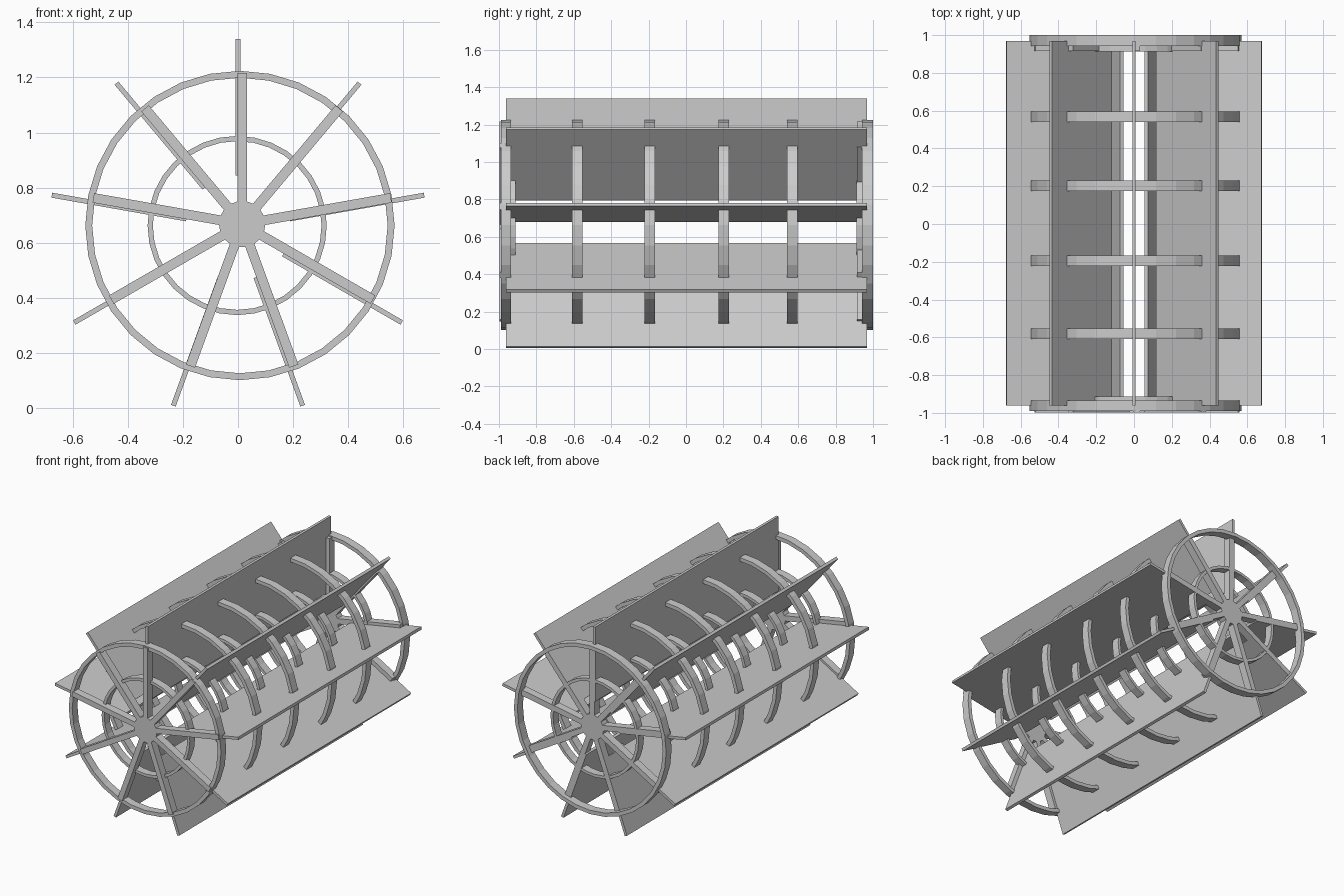
import bpy, bmesh
from math import sin, cos, pi, radians
from mathutils import Matrix

if "Cube" in bpy.data.objects:
    bpy.data.objects.remove(bpy.data.objects["Cube"])

N = 9


def finish(name, bm):
    bmesh.ops.recalc_face_normals(bm, faces=bm.faces)
    me = bpy.data.meshes.new(name)
    bm.to_mesh(me)
    bm.free()
    ob = bpy.data.objects.new(name, me)
    bpy.context.collection.objects.link(ob)
    return ob


def ring(name, cx, cz, r_in, r_out, y0, y1, sides=32):
    """Flat-sided hoop around the y axis."""
    bm = bmesh.new()
    loops = []
    for i in range(sides):
        a = 2 * pi * i / sides
        loops.append([bm.verts.new((cx + r * cos(a), y, cz + r * sin(a)))
                      for r, y in ((r_in, y0), (r_out, y0), (r_out, y1), (r_in, y1))])
    for i in range(sides):
        p, q = loops[i], loops[(i + 1) % sides]
        for k in range(4):
            m = (k + 1) % 4
            bm.faces.new((p[k], p[m], q[m], q[k]))
    return finish(name, bm)


def radial_bar(name, angle, cx, cz, r0, r1, thick, y0, y1):
    """Box reaching from radius r0 to r1 at an angle in the xz plane."""
    bm = bmesh.new()
    bmesh.ops.create_cube(bm, size=1)
    m = (Matrix.Translation((cx, (y0 + y1) / 2, cz))
         @ Matrix.Rotation(-angle, 4, 'Y')
         @ Matrix.Translation(((r0 + r1) / 2, 0, 0))
         @ Matrix.Diagonal((r1 - r0, y1 - y0, thick, 1)))
    bmesh.ops.transform(bm, matrix=m, verts=bm.verts)
    return finish(name, bm)


# Paddle blades and the spokes of both end wheels
for i in range(N):
    a = radians(90 + i * 360 / N)
    radial_bar(f"paddle_blade_{i}", a, 0, 0.654, 0.19, 0.686, 0.018, -0.962, 0.968)
    radial_bar(f"front_spoke_{i}", a, 0.015, 0.668, -0.083, 0.548, 0.035, -0.998, -0.945)
    radial_bar(f"back_spoke_{i}", a, 0.015, 0.668, -0.083, 0.548, 0.035, 0.915, 0.968)

# End rims
ring("front_outer_rim", 0.007, 0.663, 0.536, 0.561, -0.99, -0.935)
ring("back_outer_rim", 0.007, 0.663, 0.536, 0.561, 0.942, 1.0)
ring("front_inner_rim", -0.003, 0.663, 0.306, 0.325, -0.967, -0.912)
ring("back_inner_rim", -0.003, 0.663, 0.306, 0.325, 0.912, 0.967)

# Hoops along the drum
for i, y in enumerate((-0.582, -0.195, 0.202, 0.567)):
    ring(f"outer_hoop_{i}", 0.007, 0.663, 0.536, 0.561, y - 0.028, y + 0.028)
    ring(f"inner_hoop_{i}", -0.003, 0.663, 0.306, 0.325, y - 0.028, y + 0.028)
